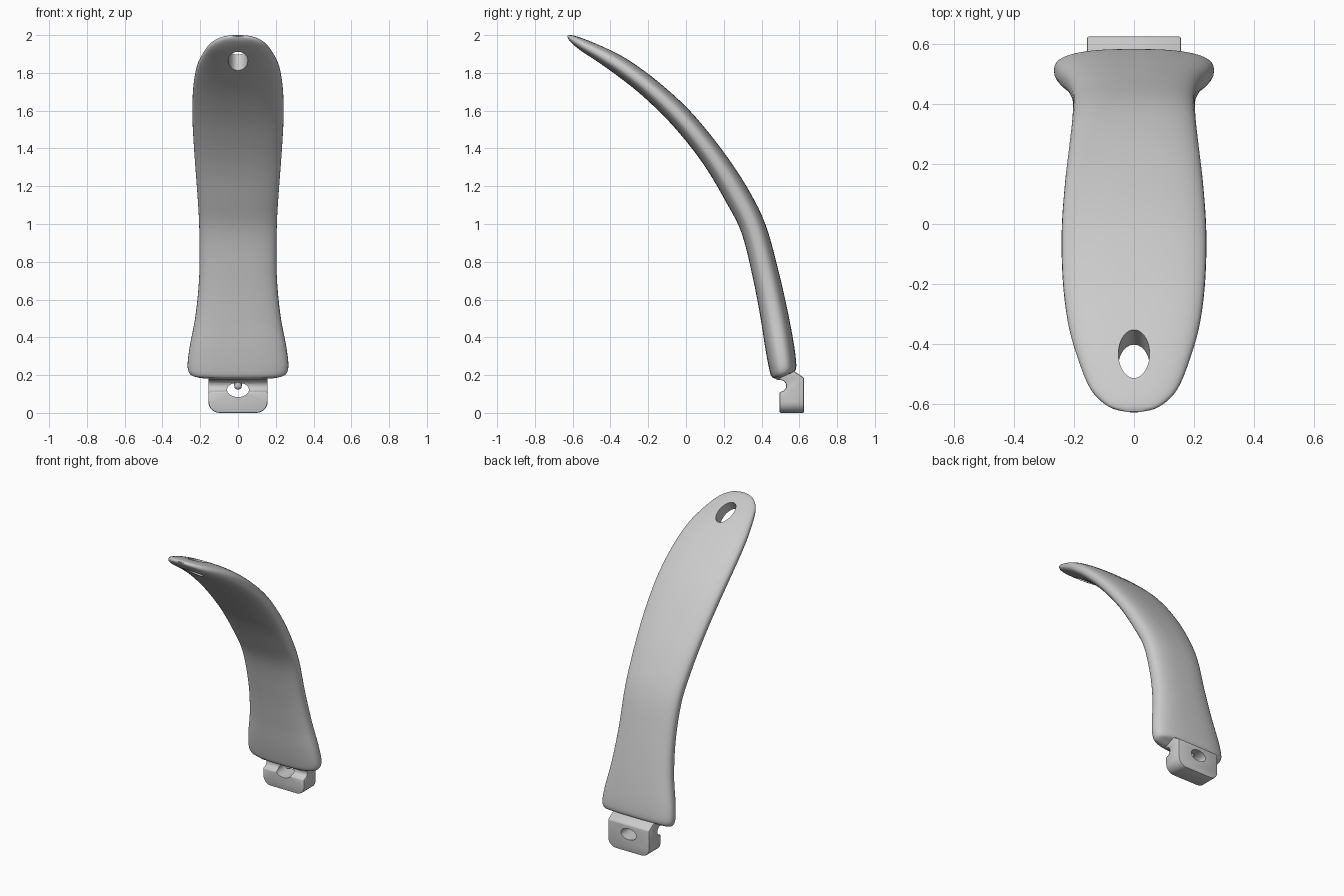
import bpy, bmesh, math
from mathutils import Vector

if "Cube" in bpy.data.objects:
    bpy.data.objects.remove(bpy.data.objects["Cube"])

# Handle stations: outer y,z / inner y,z / half width, from tip to base
STATIONS = [
    (-.626, 1.997, -.628, 1.992, .02), (-.602, 1.999, -.614, 1.967, .085),
    (-.54, 1.98, -.56, 1.92, .145), (-.42, 1.93, -.46, 1.853, .19),
    (-.30, 1.865, -.35, 1.775, .221), (-.15, 1.755, -.215, 1.665, .238),
    (.02, 1.60, -.06, 1.51, .241), (.185, 1.40, .09, 1.32, .23),
    (.32, 1.20, .21, 1.12, .215), (.42, 1.0, .295, .95, .205),
    (.49, .75, .355, .71, .205), (.54, .53, .395, .50, .225),
    (.57, .37, .42, .34, .255), (.583, .27, .44, .235, .267),
    (.58, .227, .455, .19, .255), (.56, .212, .485, .178, .225)]
SIDES, STEPS, POWER = 48, 5, 2.6


def new_object(name, bm):
    bmesh.ops.recalc_face_normals(bm, faces=bm.faces)
    mesh = bpy.data.meshes.new(name)
    bm.to_mesh(mesh)
    bm.free()
    ob = bpy.data.objects.new(name, mesh)
    bpy.context.collection.objects.link(ob)
    return ob


def activate(ob):
    bpy.ops.object.select_all(action='DESELECT')
    ob.select_set(True)
    bpy.context.view_layer.objects.active = ob


def smooth(ob, angle=35):
    activate(ob)
    bpy.ops.object.shade_smooth_by_angle(angle=math.radians(angle))


def cut_oval(ob, loc, rx, ry, tilt, depth):
    """Cut an oval hole whose axis is z tilted about x."""
    bpy.ops.mesh.primitive_cylinder_add(vertices=40, radius=1, depth=1, location=loc,
                                        rotation=(math.radians(tilt), 0, 0))
    cutter = bpy.context.object
    cutter.scale = (rx, ry, depth)
    cutter.hide_render = True
    mod = ob.modifiers.new("hole", 'BOOLEAN')
    mod.operation, mod.solver, mod.object = 'DIFFERENCE', 'EXACT', cutter
    activate(ob)
    bpy.ops.object.modifier_apply(modifier=mod.name)
    bpy.data.objects.remove(cutter)


def spline(pts, steps):
    """Catmull-Rom through the stations."""
    out = []
    for i in range(len(pts) - 1):
        a, b, c, d = (pts[max(0, min(len(pts) - 1, i + k))] for k in (-1, 0, 1, 2))
        for s in range(steps):
            t = s / steps
            out.append([.5 * (2 * q + (r - p) * t + (2 * p - 5 * q + 4 * r - u) * t * t
                              + (3 * q - p - 3 * r + u) * t ** 3)
                        for p, q, r, u in zip(a, b, c, d)])
    return out + [list(pts[-1])]


def spow(v):
    return math.copysign(abs(v) ** (2 / POWER), v)


# Curved grip: soft oval sections lofted along the bend
bm = bmesh.new()
rings = []
for oy, oz, iy, iz, w in spline(STATIONS, STEPS):
    outer, inner = Vector((0, oy, oz)), Vector((0, iy, iz))
    mid, half = (outer + inner) / 2, (outer - inner) / 2
    ring = []
    for k in range(SIDES):
        a = 2 * math.pi * k / SIDES
        ring.append(bm.verts.new(mid + half * spow(math.sin(a))
                                 + Vector((w * spow(math.cos(a)), 0, 0))))
    rings.append(ring)
for r, s in zip(rings, rings[1:]):
    for k in range(SIDES):
        n = (k + 1) % SIDES
        bm.faces.new((r[k], r[n], s[n], s[k]))
bm.faces.new(rings[0])
bm.faces.new(rings[-1])
grip = new_object("grip", bm)
# Hanging hole near the tip
cut_oval(grip, (0, -.455, 1.897), .052, .088, -31, .4)
smooth(grip, 40)

# Mounting foot: side profile with a round notch in front, extruded across
profile = [(.495, 0), (.625, 0), (.625, .185), (.565, .225), (.545, .27), (.48, .26), (.47, .18)]
for k in range(9):
    a = math.radians(100 - 190 * k / 8)
    profile.append((.498 + .033 * math.cos(a), .143 + .031 * math.sin(a)))
profile.append((.495, .105))
bm = bmesh.new()
face = bm.faces.new([bm.verts.new((-.157, y, z)) for y, z in profile])
ext = bmesh.ops.extrude_face_region(bm, geom=[face])
bmesh.ops.translate(bm, vec=(.314, 0, 0),
                    verts=[v for v in ext['geom'] if isinstance(v, bmesh.types.BMVert)])
corners = [e for e in bm.edges
           if all(v.co.z < .001 for v in e.verts) and abs(e.verts[0].co.x - e.verts[1].co.x) < .001]
bmesh.ops.bevel(bm, geom=corners, offset=.06, segments=8, profile=.5, affect='EDGES')
foot = new_object("mounting_foot", bm)
bev = foot.modifiers.new("soft_edges", 'BEVEL')
bev.width, bev.segments, bev.limit_method = .007, 2, 'ANGLE'
bev.angle_limit = math.radians(40)
activate(foot)
bpy.ops.object.modifier_apply(modifier=bev.name)
# Through hole in the foot
cut_oval(foot, (0, .56, .122), .058, .038, 90, .4)
smooth(foot, 35)

# Small round-ended locking pin above the foot hole
bpy.ops.mesh.primitive_cylinder_add(vertices=20, radius=.02, depth=.08, location=(0, .55, .182))
pin = bpy.context.object
pin.name = "locking_pin"
smooth(pin)
bpy.ops.mesh.primitive_uv_sphere_add(segments=20, ring_count=12, radius=.02, location=(0, .55, .143))
tip = bpy.context.object
tip.name = "locking_pin_end"
smooth(tip)
